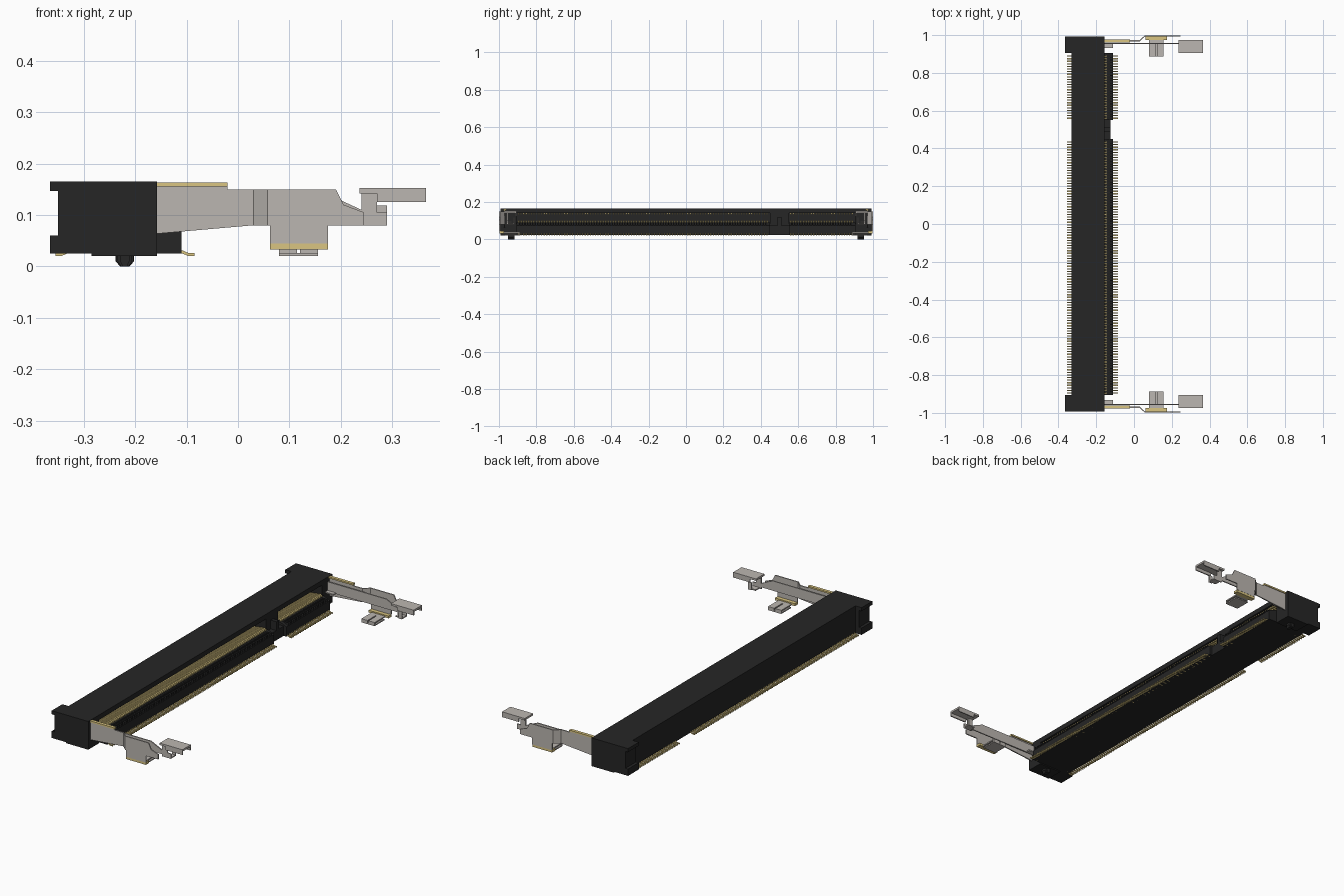
import bpy
import bmesh

if "Cube" in bpy.data.objects:
    bpy.data.objects.remove(bpy.data.objects["Cube"], do_unlink=True)


def material(name, red, green, blue):
    colour = (red, green, blue, 1)
    mat = bpy.data.materials.new(name)
    mat.use_nodes = True
    mat.diffuse_color = colour
    mat.node_tree.nodes["Principled BSDF"].inputs["Base Color"].default_value = colour
    return mat


black = material("black plastic", 0.019, 0.019, 0.019)
steel = material("warm grey steel", 0.5, 0.47, 0.44)
gold = material("gold plating", 0.7, 0.56, 0.22)


def rect(left, right, low, high):
    """Rectangular x-z outline."""
    return [(left, low), (right, low), (right, high), (left, high)]


def ribbon(path, thickness):
    """Outline of a strip that follows an x-z path."""
    return path + [(x, z + thickness) for x, z in reversed(path)]


def straight(x):
    return 0


def part(name, mat, solids, side=1, shift=straight):
    """Extrude (outline, y start, y end) solids into one object; side mirrors it in y."""
    bm = bmesh.new()
    for outline, start, end in solids:
        near, far = [[bm.verts.new((x, side * (y + shift(x)), z)) for x, z in outline]
                     for y in (start, end)]
        bm.faces.new(near)
        bm.faces.new(far)
        for i in range(len(outline)):
            bm.faces.new((near[i - 1], near[i], far[i], far[i - 1]))
    bmesh.ops.recalc_face_normals(bm, faces=bm.faces)
    mesh = bpy.data.meshes.new(name)
    bm.to_mesh(mesh)
    bm.free()
    mesh.materials.append(mat)
    obj = bpy.data.objects.new(name, mesh)
    bpy.context.collection.objects.link(obj)


# Main levels of the housing
back, slot, mouth, shelf, nose = -0.33, -0.27, -0.157, -0.125, -0.11
foot, floor, sill, jaw, ceiling, top = 0.02, 0.025, 0.075, 0.09, 0.14, 0.165
inner, outer = 0.905, 0.992
key_start, key_end = 0.45, 0.55
sheet, pitch, margin = 0.006, 0.0137, 0.01

# Housing: rear wall, upper jaw and bottom around a long slot
part("housing", black, [(outline, -inner, inner) for outline in (
    rect(back, slot, floor, top),
    rect(slot, mouth, ceiling, top),
    rect(slot, shelf, floor, sill))])

# Lower jaw with a sloping shelf, split by the key gap
banks = [(-inner, key_start), (key_end, inner)]
jaw_outline = [(slot, floor), (nose, floor), (nose, sill), (nose - 0.035, jaw), (slot, jaw)]
part("lower_jaw", black, [(jaw_outline, start, end) for start, end in banks])

# Polarising key across the slot
key_middle = (key_start + key_end) / 2
part("slot_key", black, [
    (rect(slot, mouth, sill, ceiling), key_start, key_end),
    (rect(slot, shelf, sill, 0.12), key_middle - margin, key_middle + margin)])


def row(name, mat, outline, width, offset=0):
    """Repeat an outline at every contact position of both banks."""
    solids = []
    for start, end in banks:
        first = start + margin + offset
        for i in range(int((end - margin - first) / pitch) + 1):
            y = first + i * pitch
            solids.append((outline, y - width / 2, y + width / 2))
    part(name, mat, solids)


def tail(root, tip):
    """Gull-wing path from the housing down to the board."""
    reach = tip - root
    return ribbon([(root, floor), (root + reach / 2, floor),
                   (root + reach * 0.75, foot), (tip, foot)], sheet)


# Contacts: soldered tails on both sides and springs in both jaws
spring_back, spring_tip = -0.24, nose - 0.035
row("front_tails", gold, tail(-0.13, -0.085), sheet)
row("rear_tails", gold, tail(-0.31, -0.355), sheet)
row("lower_springs", gold, ribbon([(spring_back, jaw - sheet), (mouth, jaw + sheet),
                                   (spring_tip, jaw)], sheet), sheet + 0.002)
row("upper_springs", gold, rect(spring_back, mouth - margin, ceiling - sheet, ceiling), sheet)

# Comb ribs between the lower contacts
row("jaw_ribs", black, rect(mouth, nose, sill - sheet, jaw), sheet / 2, pitch / 2)

# Main levels of the latches
root, jog_start, jog_end, arm_tip, latch_tip = -0.2, 0.03, 0.057, 0.245, 0.29
arm_low, arm_high, edge_high = 0.08, 0.15, 0.155
arm_y, spring_y, reach_y = 0.967, 0.953, 0.888


def jog(x):
    """Sideways step of the latch arm."""
    return 0.026 * min(1, max(0, (x - jog_start) / (jog_end - jog_start)))


for side, end in ((1, "back"), (-1, "front")):
    # End block with projecting upper and lower lips
    lip = -0.365
    part(end + "_end_block", black, [(outline, inner, outer) for outline in (
        rect(lip + 0.015, mouth, floor, top),
        rect(lip, mouth, top - 0.018, top),
        rect(lip, mouth, floor, 0.06),
        rect(lip + arm_low, mouth, foot, floor))], side)

    # Locating peg: stacked slices of a round pin with a tapered tip
    peg_x, peg_y, peg_radius = -0.22, 0.935, 0.018
    slices = []
    count = 8
    for i in range(count):
        low = peg_radius * (2 * i / count - 1)
        high = low + 2 * peg_radius / count
        half = (peg_radius ** 2 - ((low + high) / 2) ** 2) ** 0.5
        slices.append(([(peg_x - half / 2, 0), (peg_x + half / 2, 0), (peg_x + half, margin),
                        (peg_x + half, floor), (peg_x - half, floor), (peg_x - half, margin)],
                       peg_y + low, peg_y + high))
    part(end + "_peg", black, slices, side)

    # Latch arm: tapering root, sideways jog and outer plate with a cut tip
    wing_left, wing_right, wing_low = 0.062, 0.175, 0.045
    arm_outlines = (
        [(root, 0.06), (jog_start, arm_low), (jog_start, arm_high), (root, arm_high)],
        rect(jog_start, jog_end, arm_low, arm_high),
        [(jog_end, arm_low), (arm_tip, arm_low), (arm_tip, 0.105), (0.205, 0.12),
         (0.19, arm_high), (jog_end, arm_high)],
        rect(wing_left, wing_right, wing_low, arm_low),
        rect(root, -foot, arm_high, edge_high))
    part(end + "_latch_arm", steel,
         [(outline, arm_y, arm_y + sheet) for outline in arm_outlines], side, jog)

    # Gold strip along the root and gold bend above the foot
    part(end + "_gold_edges", gold, [
        (rect(mouth - margin, -foot, edge_high, edge_high + 0.008), arm_y - sheet, arm_y + margin),
        (rect(wing_left, wing_right, wing_low - 0.012, wing_low), arm_y + sheet, outer + sheet)], side)

    # Inner spring plate with a neck up to the tab, and its root tab
    neck_left, neck_right = 0.24, 0.27
    part(end + "_spring_plate", steel, [(outline, spring_y, spring_y + sheet) for outline in (
        [(root, jaw), (neck_left, jaw), (neck_left, 0.11), (wing_right, ceiling), (root, ceiling)],
        rect(neck_left, latch_tip, arm_low, 0.105),
        rect(neck_left, neck_right, arm_low, ceiling + sheet))]
        + [(rect(root, nose, jaw, jaw + sheet), spring_y - foot, spring_y)], side)

    # Curled stop at the arm tip
    stop_y = spring_y - 0.03
    part(end + "_tip_stop", steel, [
        (rect(neck_left + margin, latch_tip, arm_low, arm_low + sheet), stop_y, spring_y),
        (rect(neck_right, latch_tip, arm_low, 0.118), stop_y - sheet, stop_y)], side)

    # Finger tab: plate with turned-down lips
    tab_left, tab_right, tab_top = 0.236, -lip, 0.152
    tab_inner, tab_outer = inner, arm_y + sheet
    lip_outline = rect(neck_right, tab_right, shelf * -1, tab_top - margin)
    part(end + "_finger_tab", steel, [
        (rect(tab_left, tab_right, tab_top - margin, tab_top), tab_inner, tab_outer),
        (lip_outline, tab_inner, tab_inner + sheet),
        (lip_outline, tab_outer - sheet, tab_outer)], side)

    # Solder foot: two prongs folded back under themselves
    foot_left, foot_right, fold = 0.08, wing_right - foot, wing_low - 0.012
    prong = (foot_right - foot_left - sheet) / 2
    solids = [(rect(foot_left, foot_right, fold, fold + sheet), spring_y, outer),
              (rect(foot_left, foot_right, foot, foot + sheet), reach_y, arm_y)]
    for left in (foot_left, foot_right - prong):
        right = left + prong
        solids.append((rect(left, right, fold, fold + sheet), reach_y, arm_y))
        solids.append((rect(left, right, foot, fold), reach_y, reach_y + sheet))
    part(end + "_solder_foot", steel, solids, side)
